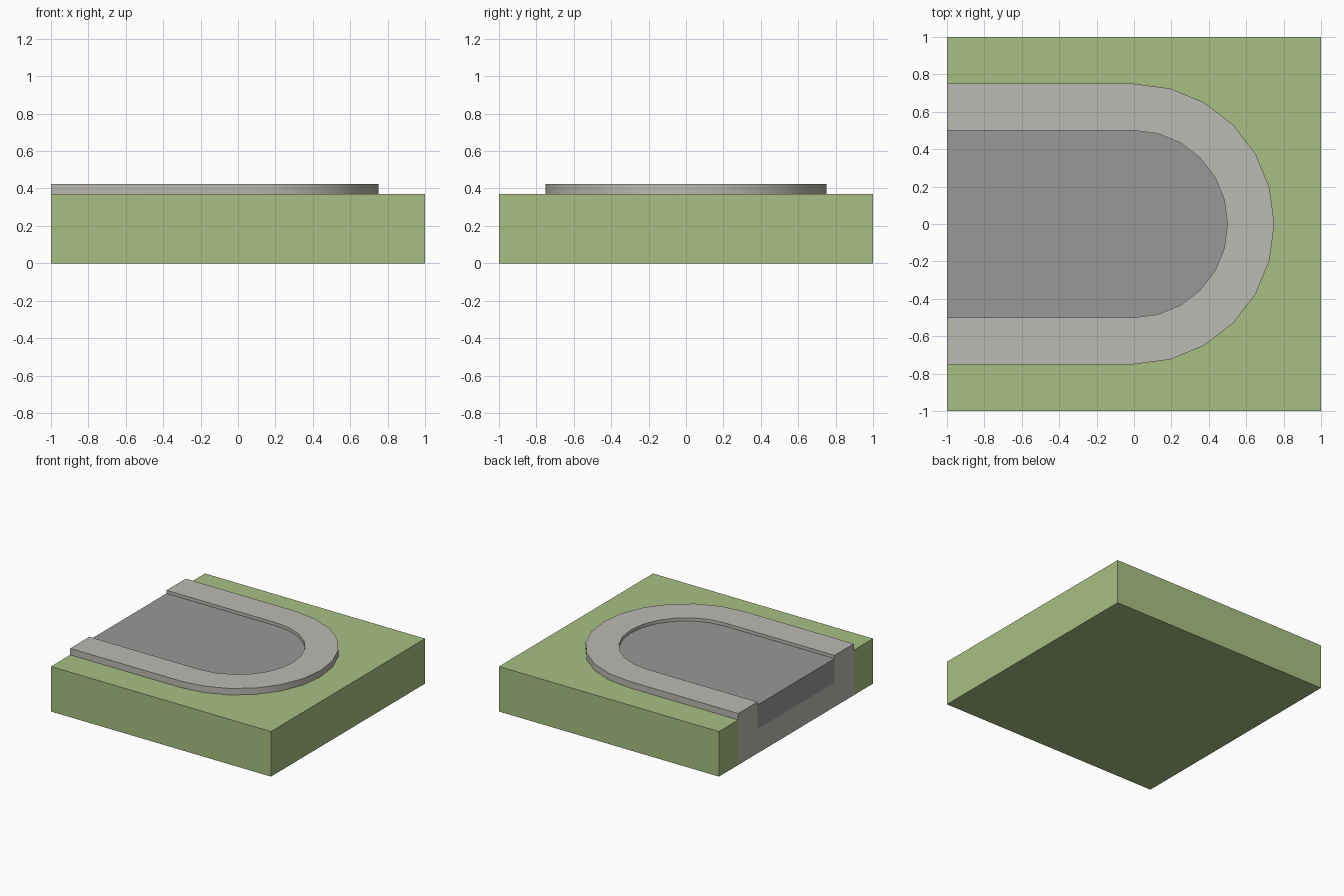
import bpy
import bmesh
from math import sin, cos, pi, radians

if "Cube" in bpy.data.objects:
    bpy.data.objects.remove(bpy.data.objects["Cube"], do_unlink=True)

GRASS_TOP, KERB_TOP, ROAD_TOP, ROAD_BED = 0.37, 0.423, 0.397, 0.2
OUTER, INNER = 0.75, 0.5


def material(name, rgb):
    mat = bpy.data.materials.new(name)
    mat.use_nodes = True
    colour = (*rgb, 1)
    mat.diffuse_color = colour
    mat.node_tree.nodes["Principled BSDF"].inputs["Base Color"].default_value = colour
    return mat


grass_green = material("grass green", (0.397, 0.521, 0.227))
kerb_grey = material("kerb light grey", (0.503, 0.491, 0.445))
road_grey = material("road dark grey", (0.314, 0.314, 0.314))


def dead_end(radius, steps=12):
    """Plan outline of a road end: straight from the -x edge, then a half circle."""
    arc = [(radius * cos(a), radius * sin(a))
           for a in (pi / 2 - pi * i / (2 * steps) * 1 for i in range(2 * steps + 1))]
    arc = arc[::2] if steps > 12 else arc
    return [(-1, radius)] + arc[:] + [(-1, -radius)]


def outline(radius, steps=12):
    angles = [pi / 2 - pi * i / steps for i in range(steps + 1)]
    arc = [(radius * cos(a), radius * sin(a)) for a in angles]
    return [(-1, radius)] + arc + [(-1, -radius)]


def add_prism(bm, points, bottom, top):
    face = bm.faces.new([bm.verts.new((x, y, bottom)) for x, y in points])
    new = bmesh.ops.extrude_face_region(bm, geom=[face], use_keep_orig=True)["geom"]
    for v in new:
        if isinstance(v, bmesh.types.BMVert):
            v.co.z = top


def build(name, prisms, mats):
    """Join prisms into one object; faces on the ground take the last material."""
    bm = bmesh.new()
    for points, bottom, top in prisms:
        add_prism(bm, points, bottom, top)
    bmesh.ops.recalc_face_normals(bm, faces=bm.faces[:])
    for f in bm.faces:
        if f.normal.z < -0.9 and f.calc_center_median().z < 0.01:
            f.material_index = len(mats) - 1
    mesh = bpy.data.meshes.new(name)
    bm.to_mesh(mesh)
    bm.free()
    for m in mats:
        mesh.materials.append(m)
    obj = bpy.data.objects.new(name, mesh)
    bpy.context.collection.objects.link(obj)
    bpy.ops.object.select_all(action="DESELECT")
    obj.select_set(True)
    bpy.context.view_layer.objects.active = obj
    bpy.ops.object.shade_smooth_by_angle(angle=radians(30))
    return obj


outer, inner = outline(OUTER), outline(INNER)

# Square grass block with a notch for the road end
square = [(-1, -1), (1, -1), (1, 1), (-1, 1)]
build("grass_block", [(square + outer, 0, GRASS_TOP)], [grass_green])

# Raised kerb around the road, and the bed under the road
build("kerb", [(outer + inner[::-1], 0, KERB_TOP), (inner, 0, ROAD_BED)],
      [kerb_grey, grass_green])

# Road surface set slightly below the kerb
build("road", [(inner, ROAD_BED, ROAD_TOP)], [road_grey])
